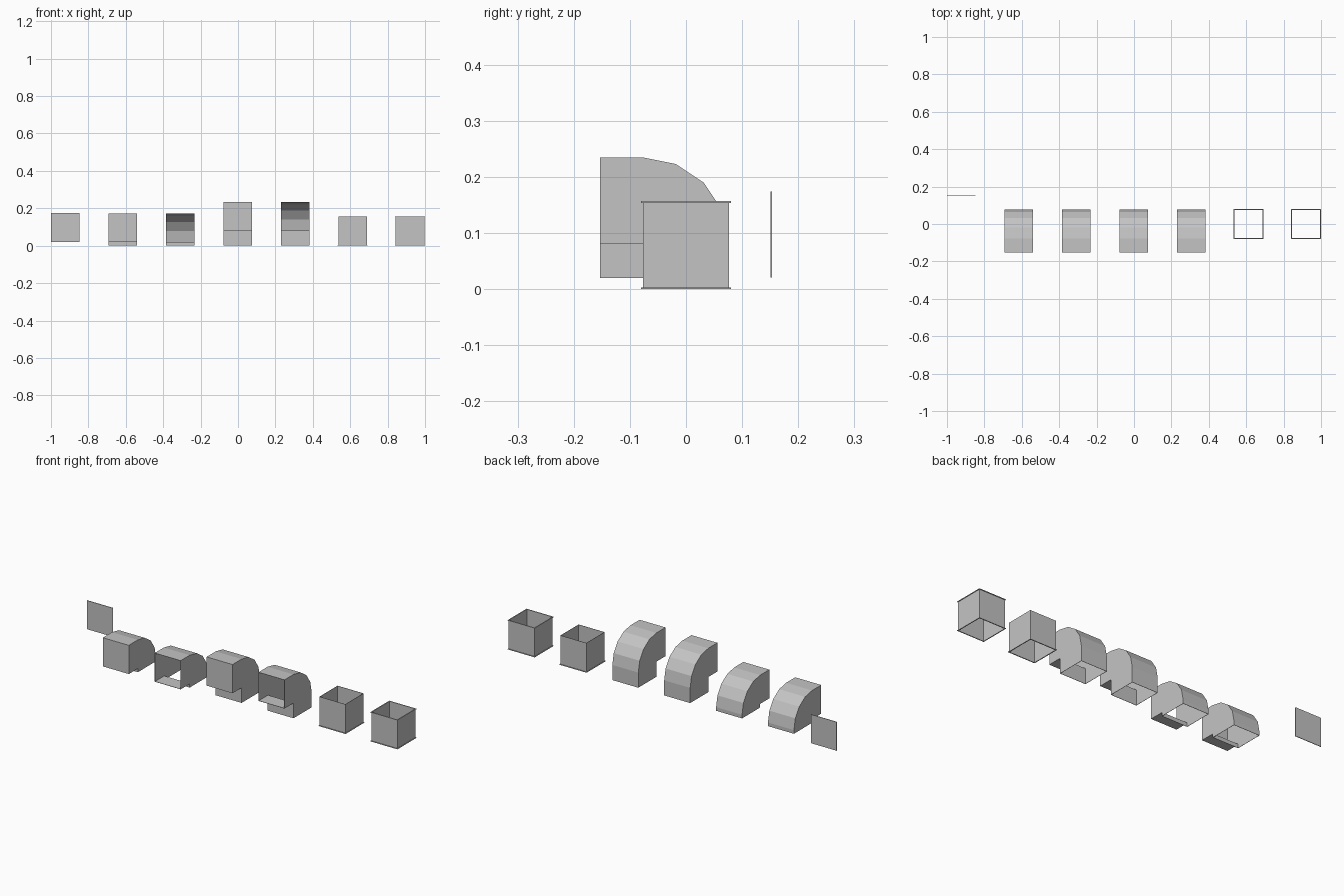
import bpy
import bmesh
from math import cos, sin, pi

default = bpy.data.objects.get("Cube")
if default:
    bpy.data.objects.remove(default, do_unlink=True)

H = 0.0768            # half the duct width
STEP = 4 * H          # spacing between the parts
LIP = 0.0032          # flange overhang and sheet thickness
WALL = 0.0015         # duct wall thickness

grey = bpy.data.materials.new("galvanised_grey")
grey.use_nodes = True
colour = (0.55, 0.55, 0.55, 1)
grey.diffuse_color = colour
grey.node_tree.nodes["Principled BSDF"].inputs["Base Color"].default_value = colour


def prism(name, x, profile, open_sides=(), thickness=0, offset=-1):
    """Extrude a (y, z) profile across the duct width, leaving some sides open."""
    bm = bmesh.new()
    base = bm.faces.new([bm.verts.new((-H, y, z)) for y, z in profile])
    extruded = bmesh.ops.extrude_face_region(bm, geom=[base], use_keep_orig=True)
    moved = [v for v in extruded["geom"] if isinstance(v, bmesh.types.BMVert)]
    bmesh.ops.translate(bm, verts=moved, vec=(2 * H, 0, 0))
    bmesh.ops.recalc_face_normals(bm, faces=bm.faces[:])
    bm.normal_update()
    tests = {"front": lambda f: f.normal.y < -0.9 and f.calc_center_median().y < -1.5 * H,
             "bottom": lambda f: f.normal.z < -0.9 and f.calc_center_median().z < 0.005,
             "top": lambda f: f.normal.z > 0.9}
    gone = [f for f in bm.faces if any(tests[s](f) for s in open_sides)]
    bmesh.ops.delete(bm, geom=gone, context="FACES")
    mesh = bpy.data.meshes.new(name)
    bm.to_mesh(mesh)
    bm.free()
    mesh.materials.append(grey)
    obj = bpy.data.objects.new(name, mesh)
    obj.location.x = x
    bpy.context.collection.objects.link(obj)
    if thickness:
        shell = obj.modifiers.new("sheet", "SOLIDIFY")
        shell.thickness = thickness
        shell.offset = offset
        shell.use_even_offset = True
    return obj


def rect(y0, y1, z0, z1):
    return [(y0, z0), (y1, z0), (y1, z1), (y0, z1)]


def elbow(name, x, neck, closed):
    """Bend from a bottom opening to a front opening; neck is the lower straight."""
    arc = [(-H + 2 * H * cos(i * pi / 8), neck + 2 * H * sin(i * pi / 8)) for i in range(5)]
    profile = [(-H, 0), (H, 0)] + arc + [(-2 * H, neck + 2 * H), (-2 * H, neck), (-H, neck)]
    prism(name, x, profile, ("bottom",) if closed else ("bottom", "front"), WALL)


def duct(name, x, flange_heights):
    """Square tube open at both ends with thin rims around it."""
    tube_top = 2 * H + LIP
    prism(name, x, rect(-H, H, 0, tube_top), ("top", "bottom"), WALL)
    for i, z in enumerate(flange_heights):
        ring = prism(f"{name}_flange_{i + 1}", x, rect(-H, H, 0, LIP),
                     ("top", "bottom"), LIP, 1)
        ring.location.z = z


start = -1 + H
# Loose cover plate
prism("cover_plate", start, rect(2 * H - LIP, 2 * H, 0.0205, 0.0205 + 2 * H))

# Short and tall elbows, each with a closed and an open front
elbow("short_elbow_closed", start + STEP, 0.0195, True)
elbow("short_elbow_open", start + 2 * STEP, 0.0195, False)
elbow("tall_elbow_closed", start + 3 * STEP, 0.081, True)
elbow("tall_elbow_open", start + 4 * STEP, 0.081, False)

# Straight ducts with one and two flanges
duct("straight_duct", start + 5 * STEP, [0])
duct("straight_duct_double", start + 6 * STEP, [0, 2 * H])
